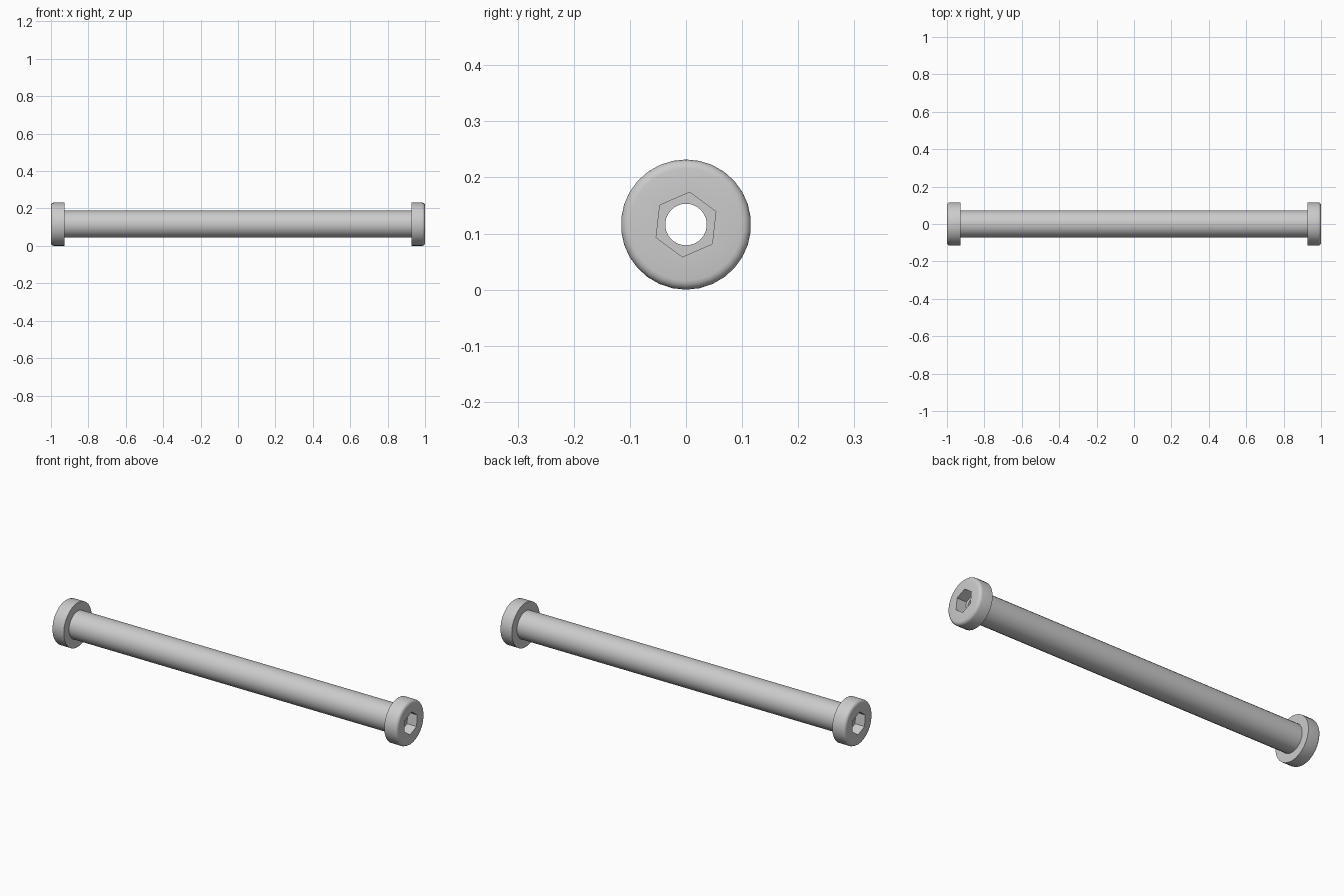
import bpy, bmesh, math

SEGMENTS = 30
AXIS_Z = 0.116      # height of the centre line
START = math.radians(30)

if "Cube" in bpy.data.objects:
    bpy.data.objects.remove(bpy.data.objects["Cube"], do_unlink=True)

steel = bpy.data.materials.new("light_grey_steel")
steel.use_nodes = True
colour = (0.6, 0.6, 0.6, 1)
steel.diffuse_color = colour
bsdf = next(n for n in steel.node_tree.nodes if n.type == "BSDF_PRINCIPLED")
bsdf.inputs["Base Color"].default_value = colour


def ring(bm, x, radius, hexagon=False):
    """One loop of vertices around the x axis, round or hexagonal."""
    verts = []
    twist = math.radians(-6.5) if hexagon else 0
    for i in range(SEGMENTS):
        a = math.tau * i / SEGMENTS
        r = radius
        if hexagon:
            within = a % (math.pi / 3) - math.pi / 6
            r = radius * math.cos(math.pi / 6) / math.cos(within)
        a += START + twist
        verts.append(bm.verts.new((x, r * math.cos(a), r * math.sin(a))))
    return verts


def lathe(name, sections, turn=0):
    """Skin a closed series of rings, the last joining the first."""
    bm = bmesh.new()
    rings = [ring(bm, *s) for s in sections]
    for a, b in zip(rings, rings[1:] + rings[:1]):
        for i in range(SEGMENTS):
            j = (i + 1) % SEGMENTS
            bm.faces.new((a[i], a[j], b[j], b[i]))
    bmesh.ops.recalc_face_normals(bm, faces=bm.faces)
    mesh = bpy.data.meshes.new(name)
    bm.to_mesh(mesh)
    bm.free()
    mesh.materials.append(steel)
    obj = bpy.data.objects.new(name, mesh)
    bpy.context.collection.objects.link(obj)
    obj.location.z = AXIS_Z
    obj.rotation_euler.z = turn
    bpy.ops.object.select_all(action="DESELECT")
    obj.select_set(True)
    bpy.context.view_layer.objects.active = obj
    bpy.ops.object.shade_smooth_by_angle(angle=math.radians(35))
    return obj


# Hollow shaft
BORE, SHAFT, HEAD, BACK = 0.037, 0.0725, 0.116, 0.927
lathe("shaft", [(-BACK, BORE), (-BACK, SHAFT), (BACK, SHAFT), (BACK, BORE)])

# Round heads with a softened rim and a hexagonal socket
FILLET = 0.016
rim = []
for k in range(5):
    t = math.pi / 2 * k / 4
    rim.append((1 - FILLET + FILLET * math.sin(t),
                HEAD - FILLET + FILLET * math.cos(t)))
head = [(BACK, BORE), (BACK, HEAD), *rim,
        (1, 0.058, True), (0.945, 0.058, True), (0.945, BORE)]
lathe("left_head", head)
lathe("right_head", head, math.pi)
